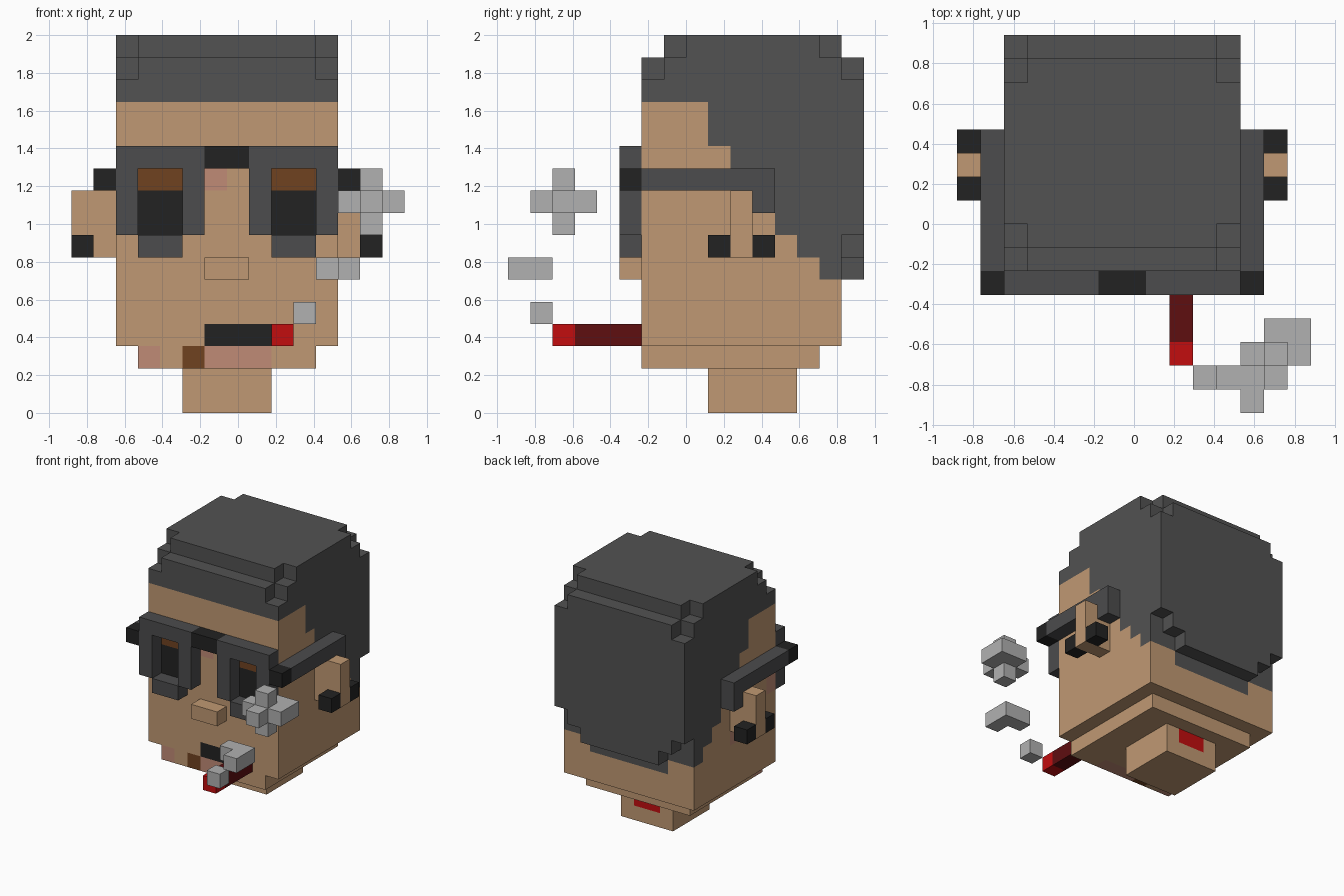
import bpy
import bmesh
from mathutils import Vector

cube = bpy.data.objects.get("Cube")
if cube:
    bpy.data.objects.remove(cube, do_unlink=True)

U = 2 / 17                        # size of one block
ORIGIN = Vector((7.5, 8, 0))      # block coordinates of the model centre


def linear(c):
    c /= 255
    return c / 12.92 if c < 0.04 else ((c + 0.055) / 1.055) ** 2.4


def material(name, *rgb):
    m = bpy.data.materials.new(name)
    m.use_nodes = True
    col = [linear(c) for c in rgb] + [1]
    m.diffuse_color = col
    m.node_tree.nodes["Principled BSDF"].inputs["Base Color"].default_value = col
    return m


MATS = {
    "skin": material("skin", 192, 153, 115),
    "hair": material("hair grey", 82, 82, 82),
    "frame": material("frame grey", 76, 76, 77),
    "black": material("black", 34, 34, 34),
    "brown": material("brown", 112, 66, 32),
    "pink": material("blush pink", 192, 139, 118),
    "dark_red": material("dark red", 94, 14, 16),
    "red": material("bright red", 194, 13, 15),
    "smoke": material("smoke grey", 177, 177, 177),
}

blocks = {}                       # cell -> (part, colour)


def fill(part, colour, xs, ys, zs):
    """Fill a box of blocks; later boxes repaint earlier ones."""
    for x in range(*xs):
        for y in range(*ys):
            for z in range(*zs):
                blocks[x, y, z] = (part, colour)


def fill_both(part, colour, xs, ys, zs):
    """Fill a box and its mirror image across the face centre."""
    fill(part, colour, xs, ys, zs)
    fill(part, colour, (14 - xs[1], 14 - xs[0]), ys, zs)


# Neck, jaw and head
fill("neck", "skin", (5, 9), (9, 13), (0, 2))
fill("neck", "red", (6, 8), (12, 13), (1, 2))
fill("head", "skin", (3, 11), (6, 14), (2, 3))
fill("head", "skin", (2, 12), (6, 15), (3, 14))

# Hairline stepping down towards the nape
for z, start in zip(range(6, 14), (14, 13, 12, 11, 10, 10, 9, 9)):
    fill("hair", "hair", (2, 12), (start, 15), (z, z + 1))
fill("hair", "hair", (4, 10), (14, 15), (5, 6))

# Hair cap with notched corners
fill("hair", "hair", (2, 12), (6, 15), (14, 15))
for z, front, back in ((15, 6, 16), (16, 7, 15)):
    fill("hair", "hair", (3, 11), (front, back), (z, z + 1))
    fill("hair", "hair", (2, 12), (front + 1, back - 1), (z, z + 1))

# Raised hair at the back, narrowing at the bottom
for inset, bottom, top in ((2, 8, 15), (3, 7, 8), (4, 6, 7)):
    fill("hair", "hair", (inset, 14 - inset), (15, 16), (bottom, top))

# Face colours: eyes, brows, mouth, chin and blush
fill_both("head", "black", (3, 5), (6, 7), (8, 10))
fill_both("head", "brown", (3, 5), (6, 7), (10, 11))
fill("head", "black", (6, 9), (6, 7), (3, 4))
fill("head", "pink", (6, 9), (6, 7), (2, 3))
fill("head", "brown", (5, 6), (6, 7), (2, 3))
fill("head", "pink", (3, 4), (6, 7), (2, 3))
fill("head", "pink", (6, 7), (6, 7), (10, 11))
fill("head", "pink", (2, 3), (6, 7), (8, 10))
fill("head", "pink", (2, 3), (10, 11), (6, 7))

# Nose and ears with studs
fill("nose", "skin", (6, 8), (5, 6), (6, 7))
fill_both("ears", "skin", (0, 2), (10, 11), (7, 10))
fill_both("ear_studs", "black", (0, 1), (9, 10), (7, 8))
fill_both("ear_studs", "black", (0, 1), (11, 12), (7, 8))

# Glasses: rims, bridge, hinges and arms
fill_both("glasses", "frame", (2, 6), (5, 6), (11, 12))
fill_both("glasses", "frame", (2, 3), (5, 6), (8, 11))
fill_both("glasses", "frame", (5, 6), (5, 6), (8, 11))
fill_both("glasses", "frame", (3, 5), (5, 6), (7, 8))
fill("glasses", "black", (6, 8), (5, 6), (11, 12))
fill_both("glasses", "black", (1, 2), (5, 6), (10, 11))
fill_both("glasses", "frame", (1, 2), (6, 12), (10, 11))
fill_both("glasses", "frame", (1, 2), (11, 12), (9, 10))

# Cigarette with glowing tip
fill("cigarette", "dark_red", (9, 10), (3, 6), (3, 4))
fill("cigarette", "red", (9, 10), (2, 3), (3, 4))

# Smoke puffs
fill("smoke_low", "smoke", (10, 11), (1, 2), (4, 5))
fill("smoke_middle", "smoke", (11, 13), (1, 2), (6, 7))
fill("smoke_middle", "smoke", (12, 13), (0, 1), (6, 7))
fill("smoke_high", "smoke", (13, 14), (2, 3), (8, 11))
fill("smoke_high", "smoke", (12, 15), (2, 3), (9, 10))
fill("smoke_high", "smoke", (13, 15), (3, 4), (9, 10))
fill("smoke_high", "smoke", (13, 14), (1, 2), (9, 10))


def build(part):
    """Make one object from the exposed block faces of a part."""
    mesh = bpy.data.meshes.new(part)
    used = sorted({c for p, c in blocks.values() if p == part})
    for c in used:
        mesh.materials.append(MATS[c])
    bm = bmesh.new()
    for cell, (owner, colour) in blocks.items():
        if owner != part:
            continue
        centre = Vector(cell) + Vector((0.5, 0.5, 0.5)) - ORIGIN
        for axis in range(3):
            for sign in (-1, 1):
                n = Vector((0, 0, 0))
                n[axis] = sign
                if tuple(int(a + b) for a, b in zip(cell, n)) in blocks:
                    continue
                a = Vector((0, 0, 0))
                a[(axis + 1) % 3] = 1
                b = n.cross(a)
                corners = (a + b, b - a, -a - b, a - b)
                f = bm.faces.new([bm.verts.new((centre + (n + k) / 2) * U)
                                  for k in corners])
                f.material_index = used.index(colour)
    # Weld the blocks and merge flat areas of one colour
    bmesh.ops.remove_doubles(bm, verts=bm.verts, dist=U / 100)
    bmesh.ops.dissolve_limit(bm, angle_limit=0.01, verts=bm.verts,
                             edges=bm.edges, delimit={'MATERIAL'})
    bm.to_mesh(mesh)
    bm.free()
    bpy.context.collection.objects.link(bpy.data.objects.new(part, mesh))


for part in sorted({p for p, c in blocks.values()}):
    build(part)
